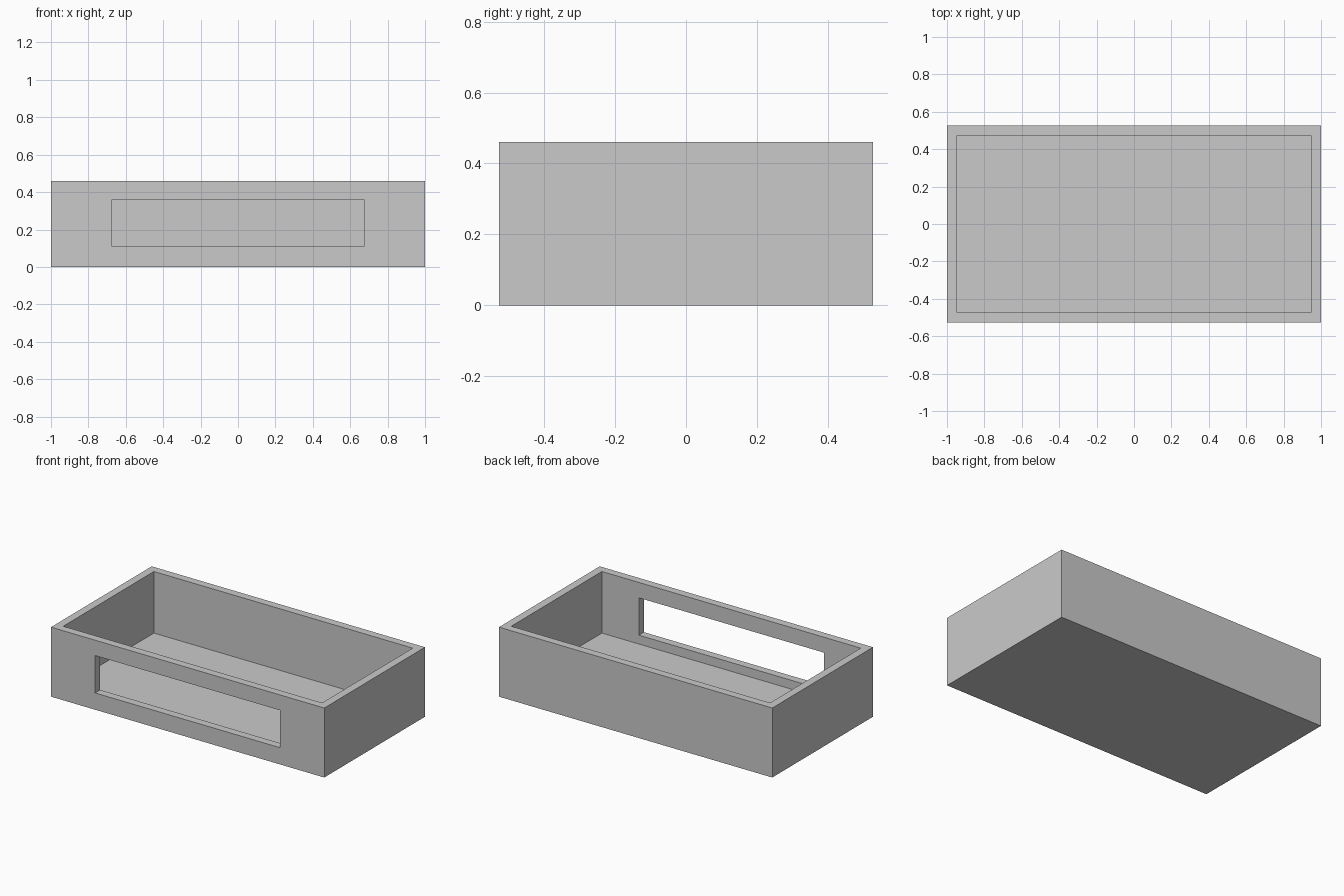
import bpy

# Remove the default cube
if "Cube" in bpy.data.objects:
    bpy.data.objects.remove(bpy.data.objects["Cube"], do_unlink=True)

LENGTH, DEPTH, HEIGHT, WALL = 2.0, 1.053, 0.46, 0.0526

grey = bpy.data.materials.new("light_grey")
grey.use_nodes = True
colour = (0.59, 0.59, 0.59, 1)
grey.diffuse_color = colour
grey.node_tree.nodes["Principled BSDF"].inputs["Base Color"].default_value = colour


def box(name, low, high):
    """Axis-aligned box between two corners."""
    centre = [(a + b) / 2 for a, b in zip(low, high)]
    size = [b - a for a, b in zip(low, high)]
    bpy.ops.mesh.primitive_cube_add(size=1, location=centre)
    obj = bpy.context.object
    obj.name = name
    obj.scale = size
    bpy.ops.object.transform_apply(location=True, rotation=False, scale=True)
    obj.data.materials.append(grey)
    return obj


def cut(target, cutter):
    """Subtract the cutter from the target, then discard it."""
    cutter.hide_render = True
    mod = target.modifiers.new("cut", "BOOLEAN")
    mod.operation = "DIFFERENCE"
    mod.solver = "EXACT"
    mod.object = cutter
    bpy.context.view_layer.objects.active = target
    bpy.ops.object.modifier_apply(modifier=mod.name)
    bpy.data.objects.remove(cutter, do_unlink=True)


# Open tray with a solid floor and four walls
x, y = LENGTH / 2, DEPTH / 2
tray = box("open_tray", (-x, -y, 0), (x, y, HEIGHT))
cavity = box("cavity_cutter", (WALL - x, WALL - y, WALL), (x - WALL, y - WALL, HEIGHT + 0.2))
cut(tray, cavity)

# Wide rectangular window through the front wall only
window = box("window_cutter", (-0.677, -y - 0.1, 0.111), (0.677, -y + WALL + 0.1, 0.358))
cut(tray, window)
